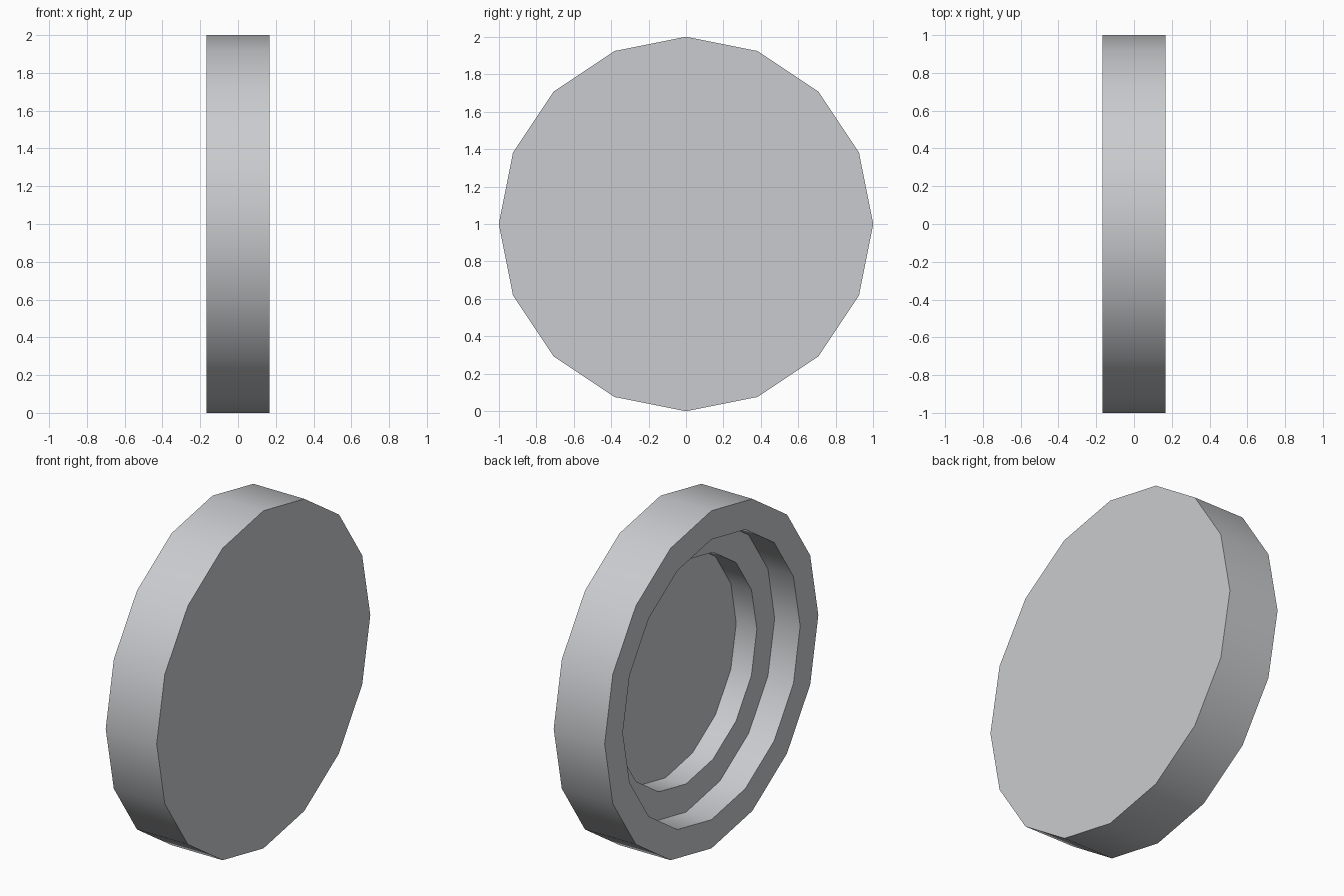
import bpy
import bmesh
from math import cos, sin, tau, radians

SIDES = 16

cube = bpy.data.objects.get("Cube")
if cube:
    bpy.data.objects.remove(cube, do_unlink=True)

# Single grey material
grey = bpy.data.materials.new("light_grey")
grey.use_nodes = True
colour = (0.59, 0.60, 0.62, 1.0)
grey.diffuse_color = colour
grey.node_tree.nodes["Principled BSDF"].inputs["Base Color"].default_value = colour


def turned_solid(name, profile):
    """Turn (x, radius) points around the x axis and close both ends."""
    bm = bmesh.new()
    rings = []
    for x, r in profile:
        angles = [tau * i / SIDES for i in range(SIDES)]
        rings.append([bm.verts.new((x, r * cos(a), 1 + r * sin(a))) for a in angles])
    for a, b in zip(rings, rings[1:]):
        for i in range(SIDES):
            j = (i + 1) % SIDES
            bm.faces.new((a[i], a[j], b[j], b[i]))
    bm.faces.new(rings[0])
    bm.faces.new(rings[-1])
    bmesh.ops.recalc_face_normals(bm, faces=bm.faces)
    mesh = bpy.data.meshes.new(name)
    bm.to_mesh(mesh)
    bm.free()
    obj = bpy.data.objects.new(name, mesh)
    bpy.context.collection.objects.link(obj)
    mesh.materials.append(grey)
    return obj


# Disc: flat closed face on +x, stepped recess opening towards -x
disc = turned_solid("stepped_disc", [
    (0.167, 1.0),     # closed face
    (-0.167, 1.0),    # outer rim
    (-0.167, 0.83),   # open lip
    (0.0, 0.83),      # wide recess wall
    (0.0, 0.663),     # step
    (0.135, 0.663),   # narrow recess wall and floor
])

# Smooth round walls, crisp corners
bpy.ops.object.select_all(action="DESELECT")
disc.select_set(True)
bpy.context.view_layer.objects.active = disc
bpy.ops.object.shade_smooth_by_angle(angle=radians(30))
